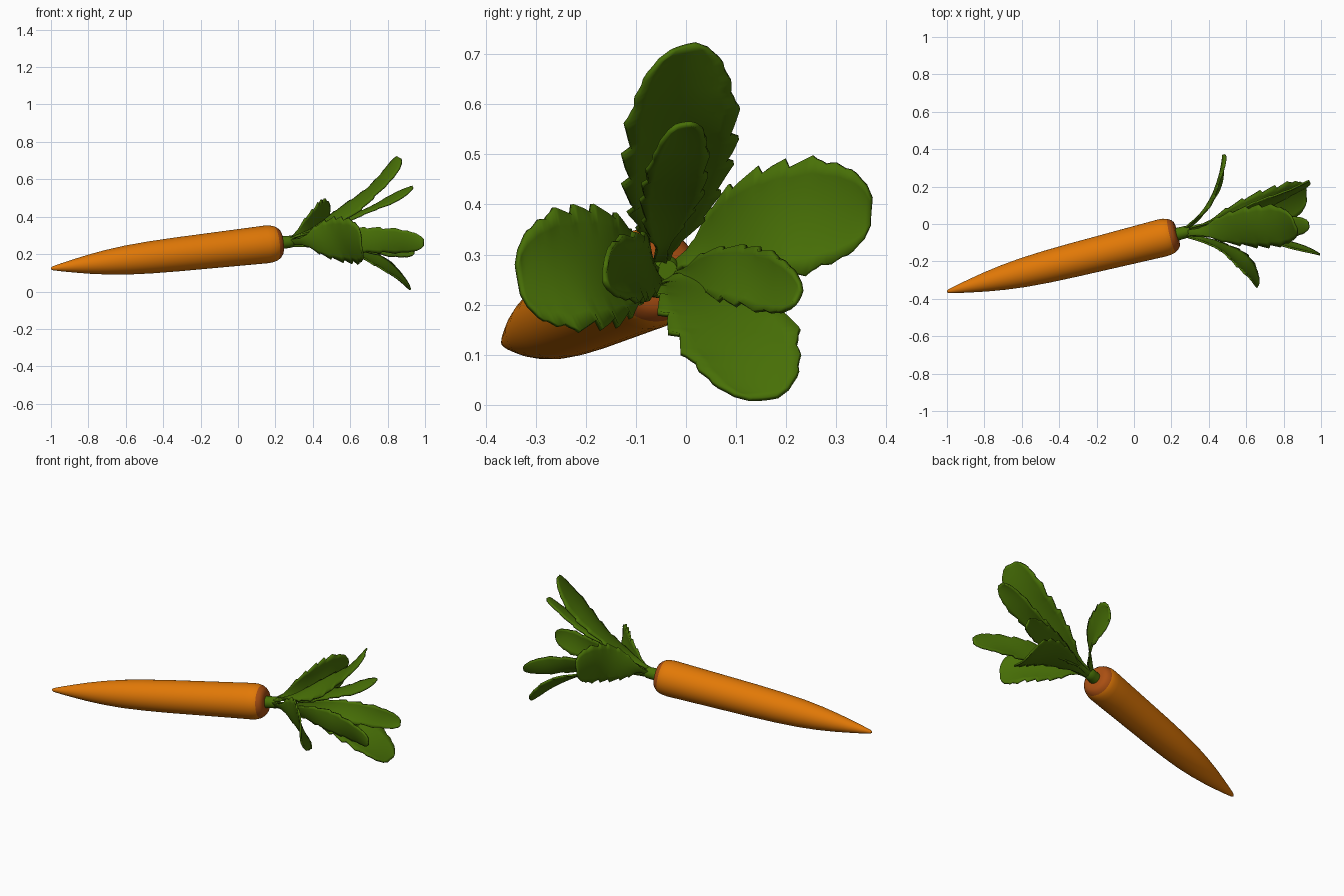
import bpy, bmesh, math
from mathutils import Vector

if "Cube" in bpy.data.objects:
    bpy.data.objects.remove(bpy.data.objects["Cube"])


def material(name, rgb):
    m = bpy.data.materials.new(name)
    m.diffuse_color = (*rgb, 1)
    m.use_nodes = True
    m.node_tree.nodes["Principled BSDF"].inputs["Base Color"].default_value = m.diffuse_color
    return m


ORANGE = material("carrot orange", (0.76, 0.19, 0.002))
CROWN = material("crown brown", (0.4, 0.078, 0.006))
GREEN = material("leaf green", (0.065, 0.163, 0.002))

TIP = Vector((-1.0, -0.362, 0.123))
AXIS = Vector((1, 0.25, 0.112)).normalized()


def finish(bm, name, mats, angle):
    bmesh.ops.recalc_face_normals(bm, faces=bm.faces)
    me = bpy.data.meshes.new(name)
    bm.to_mesh(me)
    bm.free()
    for m in mats:
        me.materials.append(m)
    ob = bpy.data.objects.new(name, me)
    bpy.context.collection.objects.link(ob)
    bpy.ops.object.select_all(action='DESELECT')
    ob.select_set(True)
    bpy.context.view_layer.objects.active = ob
    bpy.ops.object.shade_smooth_by_angle(angle=math.radians(angle))
    return ob


def lathe(name, profile, mats, cap_from=None, n=40):
    """Revolve (distance, radius) pairs about the root axis."""
    u = AXIS.cross(Vector((0, 0, 1))).normalized()
    v = AXIS.cross(u)
    bm = bmesh.new()
    rings = []
    for d, r in profile:
        rings.append([bm.verts.new(TIP + AXIS * d + (u * math.cos(a) + v * math.sin(a)) * r)
                      for a in (2 * math.pi * i / n for i in range(n))])
    for k, (a, b) in enumerate(zip(rings, rings[1:])):
        for i in range(n):
            f = bm.faces.new((a[i], a[(i + 1) % n], b[(i + 1) % n], b[i]))
            if cap_from is not None and k >= cap_from:
                f.material_index = 1
    bm.faces.new(rings[0])
    end = bm.faces.new(rings[-1])
    if cap_from is not None:
        end.material_index = 1
    return finish(bm, name, mats, 40)


# Root: tapered body, rounded shoulder, darker crown
lathe("carrot_root",
      [(0, 0.004), (0.008, 0.010), (0.06, 0.022), (0.13, 0.036), (0.21, 0.051),
       (0.31, 0.066), (0.42, 0.078), (0.55, 0.086), (0.7, 0.091), (0.9, 0.095),
       (1.1, 0.099), (1.19, 0.101), (1.22, 0.099), (1.245, 0.092), (1.262, 0.081),
       (1.273, 0.068), (1.276, 0.045), (1.276, 0.02)],
      [ORANGE, CROWN], cap_from=13)

# Stem stub from which the leaves fan out
lathe("stem", [(1.25, 0.036), (1.28, 0.034), (1.31, 0.033), (1.335, 0.032), (1.35, 0.02)],
      [GREEN], n=16)

# Leaf outline: (fraction of length, fraction of half width)
OUTLINE = [(0, 0.12), (0.1, 0.15), (0.17, 0.3), (0.28, 0.66), (0.42, 0.9), (0.58, 1.0),
           (0.78, 0.98), (0.88, 0.86), (0.95, 0.66), (0.985, 0.44), (1, 0.24)]


def half_width(s):
    for (a, wa), (b, wb) in zip(OUTLINE, OUTLINE[1:]):
        if s <= b:
            return wa + (wb - wa) * (s - a) / (b - a)
    return OUTLINE[-1][1]


def tooth(s):
    if 0.15 < s < 0.77:                       # saw teeth along the margin
        return -0.1 + 0.2 * ((s - 0.15) / 0.124 % 1)
    if s >= 0.77:                             # shallow scallops near the end
        return 0.03 * math.sin(s * 90) - 0.015
    return 0


def leaf(name, mid, tip, side, width, phase):
    base = TIP + AXIS * 1.32
    mid, tip = Vector(mid), Vector(tip)
    side = Vector(side).normalized()
    radial = tip - base
    radial -= AXIS * radial.dot(AXIS)
    base = base + radial.normalized() * 0.018
    rows, cols = 50, 8
    bm = bmesh.new()
    grid = []
    for r in range(rows + 1):
        s = r / rows
        p = base * ((1 - s) * (1 - 2 * s)) + mid * (4 * s * (1 - s)) + tip * (s * (2 * s - 1))
        t = base * (4 * s - 3) + mid * (4 - 8 * s) + tip * (4 * s - 1)
        nrm = t.cross(side).normalized()
        if nrm.dot(radial) > 0:
            nrm = -nrm                        # upper face looks to the stem axis
        w = max(width * half_width(s), 0.012)
        row = []
        for c in range(cols + 1):
            q = 2 * c / cols - 1
            lift = w * (0.13 * q * q - 0.04) + 0.006 * q * math.sin(11 * s + phase)
            reach = w * q * (1 + tooth(s) * q ** 4)
            row.append(bm.verts.new(p + side * reach + nrm * lift))
        grid.append(row)
    for a, b in zip(grid, grid[1:]):
        for c in range(cols):
            bm.faces.new((a[c], a[c + 1], b[c + 1], b[c]))
    ob = finish(bm, name, [GREEN], 50)
    sol = ob.modifiers.new("thickness", 'SOLIDIFY')
    sol.thickness = 0.01
    sol.offset = 0


# Leaves: middle point, end point, width direction, half width
LEAVES = [
    ("leaf_upper_large", (0.61, -0.02, 0.46), (0.862, -0.005, 0.715), (-0.25, 0.95, 0.17), 0.112),
    ("leaf_upper_small", (0.64, -0.03, 0.415), (0.935, -0.005, 0.56), (-0.12, 0.95, 0.2), 0.062),
    ("leaf_back_large", (0.415, 0.135, 0.355), (0.48, 0.37, 0.385), (0, 0.05, 1), 0.113),
    ("leaf_back_small", (0.64, 0.09, 0.262), (0.94, 0.225, 0.215), (-0.12, 0.35, 0.95), 0.06),
    ("leaf_lower_large", (0.65, 0.06, 0.2), (0.92, 0.155, 0.012), (0.08, 0.97, 0.18), 0.115),
    ("leaf_front_small", (0.66, -0.085, 0.275), (0.993, -0.163, 0.26), (0, -0.15, 1), 0.066),
    ("leaf_front_large", (0.525, -0.165, 0.275), (0.66, -0.335, 0.25), (-0.2, -0.2, 1), 0.122),
]
for i, spec in enumerate(LEAVES):
    leaf(*spec, phase=i * 1.7)
